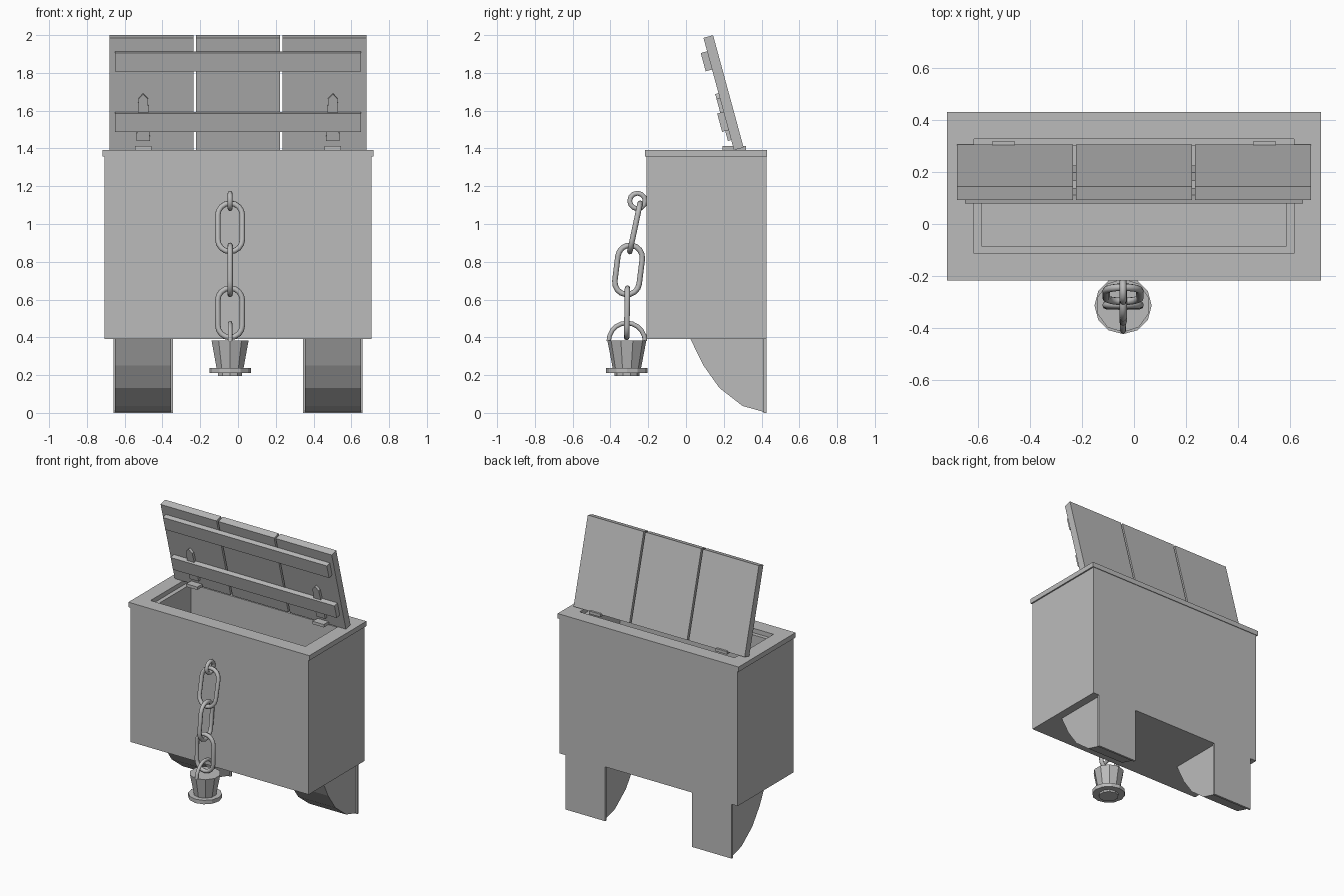
import bpy, bmesh
from math import pi, sin, cos, radians
from mathutils import Matrix, Vector

if "Cube" in bpy.data.objects:
    bpy.data.objects.remove(bpy.data.objects["Cube"])

grey = bpy.data.materials.new("plain_grey")
grey.use_nodes = True
GREY = (0.5, 0.5, 0.5, 1)
grey.diffuse_color = GREY
grey.node_tree.nodes["Principled BSDF"].inputs["Base Color"].default_value = GREY


def finish(name, bm, matrix=None):
    """Turn a bmesh into a named, coloured object."""
    if matrix:
        bm.transform(matrix)
    bmesh.ops.recalc_face_normals(bm, faces=bm.faces)
    mesh = bpy.data.meshes.new(name)
    bm.to_mesh(mesh)
    bm.free()
    mesh.materials.append(grey)
    obj = bpy.data.objects.new(name, mesh)
    bpy.context.collection.objects.link(obj)
    return obj


def box_bm(lo, hi):
    lo, hi = Vector(lo), Vector(hi)
    bm = bmesh.new()
    bmesh.ops.create_cube(bm, size=1)
    bmesh.ops.scale(bm, vec=hi - lo, verts=bm.verts)
    bmesh.ops.translate(bm, vec=(lo + hi) / 2, verts=bm.verts)
    return bm


def box(name, lo, hi, matrix=None):
    return finish(name, box_bm(lo, hi), matrix)


def prism(name, points, offset, matrix=None):
    """Extrude a closed flat outline along an offset."""
    bm = bmesh.new()
    face = bm.faces.new([bm.verts.new(p) for p in points])
    ext = bmesh.ops.extrude_face_region(bm, geom=[face], use_keep_orig=True)
    verts = [v for v in ext["geom"] if isinstance(v, bmesh.types.BMVert)]
    bmesh.ops.translate(bm, vec=offset, verts=verts)
    return finish(name, bm, matrix)


def tube(name, points, radius, matrix, cyclic=True):
    """Round bar following local x-z points."""
    curve = bpy.data.curves.new(name, "CURVE")
    curve.dimensions = "3D"
    curve.bevel_depth, curve.bevel_resolution = radius, 2
    curve.use_fill_caps = True
    spline = curve.splines.new("POLY")
    spline.points.add(len(points) - 1)
    for p, (x, z) in zip(spline.points, points):
        p.co = (x, 0, z, 1)
    spline.use_cyclic_u = cyclic
    curve.materials.append(grey)
    obj = bpy.data.objects.new(name, curve)
    bpy.context.collection.objects.link(obj)
    obj.matrix_world = matrix
    bpy.ops.object.select_all(action="DESELECT")
    obj.select_set(True)
    bpy.context.view_layer.objects.active = obj
    bpy.ops.object.convert(target="MESH")
    bpy.ops.object.shade_smooth_by_angle(angle=radians(50))


# Chest body with a deep well sunk in from the top
bm = box_bm((-0.708, -0.21, 0.39), (0.708, 0.425, 1.36))
top = max(bm.faces, key=lambda f: f.calc_center_median().z)
bmesh.ops.inset_region(bm, faces=[top], thickness=0.175)
ext = bmesh.ops.extrude_face_region(bm, geom=[top])
bmesh.ops.translate(bm, vec=(0, 0, -0.86),
                    verts=[v for v in ext["geom"] if isinstance(v, bmesh.types.BMVert)])
if top.is_valid:
    bm.faces.remove(top)
finish("chest_body", bm)

# Rim slab framing the opening
bm = box_bm((-0.718, -0.217, 1.357), (0.718, 0.43, 1.392))
caps = [f for f in bm.faces if abs(f.normal.z) > 0.9]
bmesh.ops.inset_individual(bm, faces=caps, thickness=0.146)
edges = [e for f in caps for e in f.edges]
bmesh.ops.delete(bm, geom=caps, context="FACES_ONLY")
bmesh.ops.bridge_loops(bm, edges=edges)
finish("rim_slab", bm)

# Open lid: local z runs up the lid, local -y faces the front
lid = Matrix.Translation((0, 0.305, 1.405)) @ Matrix.Rotation(radians(15.2), 4, "X")
THICK = 0.053
for i, x in enumerate((-0.457, 0, 0.457)):
    box(f"lid_plank_{i + 1}", (x - 0.222, -THICK, 0), (x + 0.222, 0, 0.616), lid)
for name, z in (("lower", 0.11), ("upper", 0.442)):
    box(f"lid_batten_{name}", (-0.65, -THICK - 0.035, z), (0.65, -THICK, z + 0.1), lid)

# Hinges and feet, one pair each
foot_curve = [(0.024, 0.39), (0.093, 0.25), (0.177, 0.132),
              (0.299, 0.037), (0.412, 0.005), (0.412, 0.39)]
strap_half = [(0.036, 0.055), (0.025, 0.285), (0, 0.312)]
for side, s in (("left", 1), ("right", -1)):
    x = 0.502 * s
    box(f"hinge_base_{side}", (x - 0.044, 0.193, 1.392), (x + 0.044, 0.317, 1.413))
    outline = strap_half + [(-a, z) for a, z in strap_half[1::-1]]
    prism(f"hinge_strap_{side}", [(x + a, -THICK, z) for a, z in outline],
          (0, -0.018, 0), lid)
    x = 0.502 * s
    prism(f"foot_{side}", [(x - 0.148, y, z) for y, z in foot_curve], (0.296, 0, 0))
    box(f"foot_back_plate_{side}", (x - 0.158, 0.41, 0), (x + 0.158, 0.425, 0.39))


# Chain hanging on the front
CX = -0.042
TURN = Matrix.Rotation(pi / 2, 4, "Z")


def arc(radius, start, end, n, dz=0):
    return [(radius * cos(start + (end - start) * i / n),
             dz + radius * sin(start + (end - start) * i / n)) for i in range(n + 1)]


def place(y, z, tilt, sideways):
    m = Matrix.Translation((CX, y, z)) @ Matrix.Rotation(radians(-tilt), 4, "X")
    return m @ TURN if sideways else m


tube("chain_ring", arc(0.041, 0, 2 * pi, 12)[:-1], 0.013, place(-0.257, 1.122, 0, True))
link = arc(0.065, 0, pi, 8, 0.066) + arc(0.065, pi, 2 * pi, 8, -0.066)
for i, (y, z, tilt) in enumerate(((-0.27, 0.982, 12), (-0.304, 0.757, 7), (-0.312, 0.53, 1))):
    tube(f"chain_link_{i + 1}", link, 0.0145, place(y, z, tilt, i == 1))

# Hanging pail with handle, tapered body, foot band and base
tube("pail_handle", arc(0.096, 0, pi, 10, 0.38), 0.012, place(-0.313, 0, 0, True), False)


def cone(name, r_low, r_high, z_low, z_high, sides=10):
    bm = bmesh.new()
    bmesh.ops.create_cone(bm, cap_ends=True, segments=sides, radius1=r_low,
                          radius2=r_high, depth=z_high - z_low)
    return finish(name, bm, Matrix.Translation((CX, -0.313, (z_low + z_high) / 2)))


cone("pail_body", 0.07, 0.103, 0.21, 0.383)
cone("pail_band", 0.11, 0.11, 0.21, 0.238, 12)
cone("pail_base", 0.066, 0.066, 0.196, 0.212)
